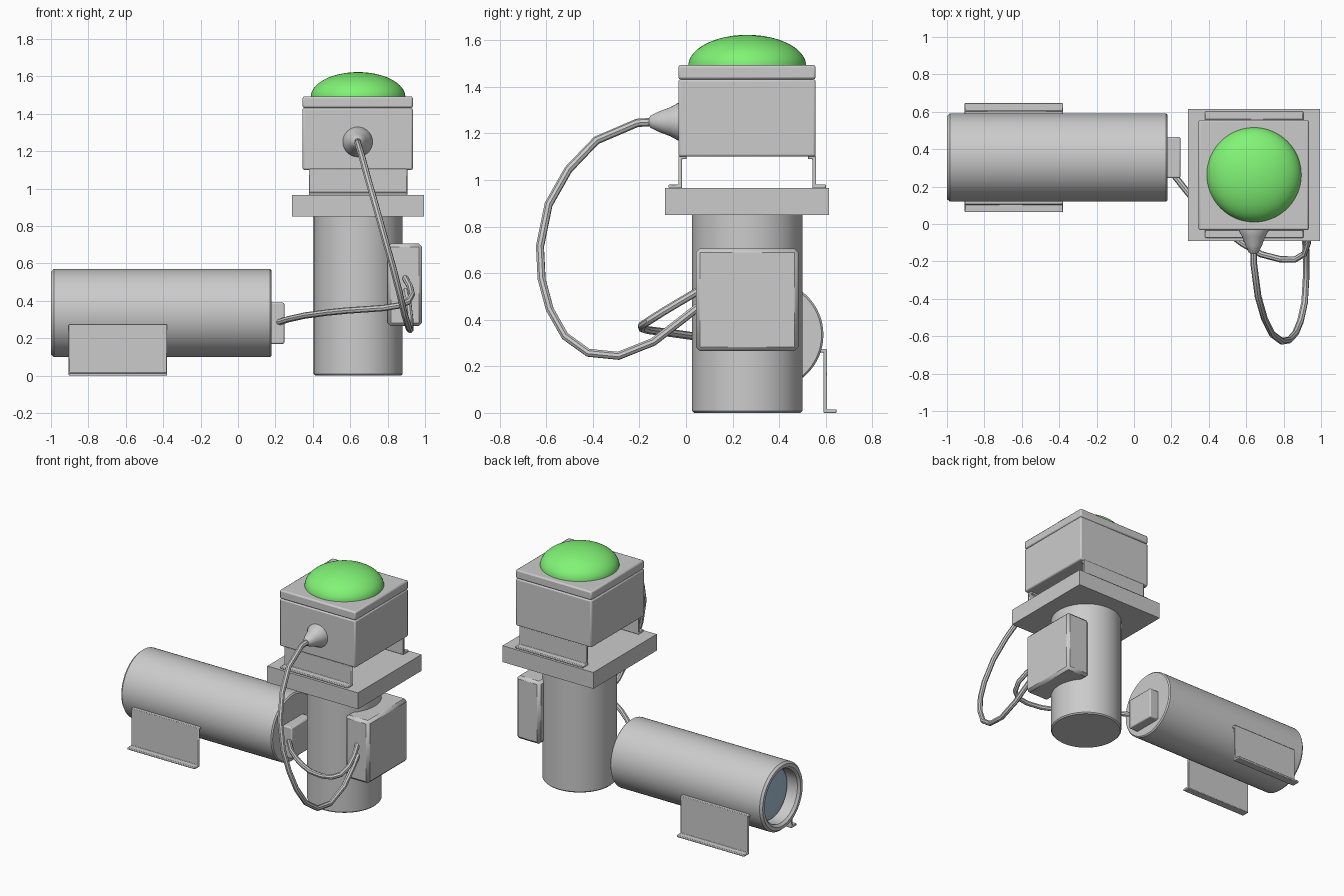
import bpy, bmesh, math
from mathutils import Matrix, Vector

if "Cube" in bpy.data.objects:
    bpy.data.objects.remove(bpy.data.objects["Cube"])


def finish(name, bm, bevel=0.0, mat=None, segs=2):
    bmesh.ops.remove_doubles(bm, verts=bm.verts, dist=1e-5)
    bmesh.ops.recalc_face_normals(bm, faces=bm.faces)
    me = bpy.data.meshes.new(name)
    bm.to_mesh(me)
    bm.free()
    ob = bpy.data.objects.new(name, me)
    bpy.context.collection.objects.link(ob)
    if bevel:
        m = ob.modifiers.new("bevel", 'BEVEL')
        m.width, m.segments = bevel, segs
    if mat:
        me.materials.append(mat)
    smooth(ob)
    return ob


def smooth(ob):
    bpy.ops.object.select_all(action='DESELECT')
    ob.select_set(True)
    bpy.context.view_layer.objects.active = ob
    bpy.ops.object.shade_smooth_by_angle(angle=math.radians(35))


def box(name, lo, hi, bevel=0.0, segs=2):
    lo, hi = Vector(lo), Vector(hi)
    bm = bmesh.new()
    bmesh.ops.create_cube(bm, size=1, matrix=Matrix.Translation((lo + hi) / 2)
                          @ Matrix.Diagonal((*(hi - lo), 1)))
    return finish(name, bm, bevel, segs=segs)


def lathe(name, profile, origin, axis='Z', mat=None, steps=64):
    """Spin (radius, height) points about Z, then turn Z onto the given axis."""
    bm = bmesh.new()
    vs = [bm.verts.new((r, 0, h)) for r, h in profile]
    es = [bm.edges.new(p) for p in zip(vs, vs[1:])]
    bmesh.ops.spin(bm, geom=vs + es, cent=(0, 0, 0), axis=(0, 0, 1),
                   angle=2 * math.pi, steps=steps)
    turn = {'Z': Matrix(), 'X': Matrix.Rotation(math.pi / 2, 4, 'Y'),
            '-Y': Matrix.Rotation(math.pi / 2, 4, 'X')}[axis]
    bm.transform(Matrix.Translation(origin) @ turn)
    return finish(name, bm, mat=mat)


def bracket_pair(name, x0, x1, yc, lip, wall, foot, z0, z1, t=0.015):
    """Two mirrored Z-section plates; distances are measured from y = yc."""
    section = [(lip, z1), (wall, z1), (wall, z0 + t), (foot, z0 + t),
               (foot, z0), (wall - t, z0), (wall - t, z1 - t), (lip, z1 - t)]
    for side, s in (("front", -1), ("back", 1)):
        bm = bmesh.new()
        f = bm.faces.new([bm.verts.new((x0, yc + s * d, z)) for d, z in section])
        ext = bmesh.ops.extrude_face_region(bm, geom=[f], use_keep_orig=True)
        bmesh.ops.translate(bm, vec=(x1 - x0, 0, 0), verts=[
            v for v in ext["geom"] if isinstance(v, bmesh.types.BMVert)])
        finish(f"{name}_{side}", bm, 0.004)


def cable(name, pts, radius):
    cu = bpy.data.curves.new(name, 'CURVE')
    cu.dimensions = '3D'
    cu.bevel_depth, cu.bevel_resolution, cu.use_fill_caps = radius, 2, True
    sp = cu.splines.new('POLY')
    sp.points.add(len(pts) - 1)
    for p, co in zip(sp.points, pts):
        p.co = (*co, 1)
    ob = bpy.data.objects.new(name, cu)
    bpy.context.collection.objects.link(ob)
    bpy.ops.object.select_all(action='DESELECT')
    ob.select_set(True)
    bpy.context.view_layer.objects.active = ob
    bpy.ops.object.convert(target='MESH')
    smooth(bpy.context.object)


green = bpy.data.materials.new("green_lamp")
green.diffuse_color = (0.22, 0.9, 0.18, 1)
green.use_nodes = True
green.node_tree.nodes["Principled BSDF"].inputs["Base Color"].default_value = green.diffuse_color
blue = bpy.data.materials.new("lens_glass")
blue.diffuse_color = (0.4, 0.55, 0.68, 1)
blue.use_nodes = True
blue.node_tree.nodes["Principled BSDF"].inputs["Base Color"].default_value = blue.diffuse_color

# Camera tube with recessed lens, rear connector and feet
CY, CZ = 0.355, 0.335
lathe("camera_tube", [(0, 0.18), (0.227, 0.18), (0.235, 0.172), (0.235, -0.985),
                      (0.222, -1), (0.2, -1), (0.185, -0.985), (0.185, -0.9),
                      (0, -0.9)], (0, CY, CZ), 'X')
lathe("camera_lens", [(0.185, -0.9)] + [
    (0.18 * math.cos(a), -0.905 - 0.03 * math.sin(a))
    for a in (math.pi / 2 * i / 8 for i in range(9))], (0, CY, CZ), 'X', blue)
box("camera_connector", (0.17, 0.245, 0.17), (0.248, 0.465, 0.39), 0.008)
bracket_pair("camera_foot", -0.905, -0.38, CY, 0.22, 0.25, 0.292, 0, 0.275)

# Post, top plate and junction box
PX, PY = 0.642, 0.263
lathe("post", [(0, 0), (0.229, 0), (0.237, 0.008), (0.237, 0.86), (0, 0.86)],
      (PX, PY, 0))
box("top_plate", (0.29, -0.09, 0.85), (0.995, 0.615, 0.965))
box("junction_box", (0.8, 0.042, 0.265), (0.985, 0.483, 0.706), 0.018, 1)

# Lamp housing on its brackets
bracket_pair("housing_foot", 0.38, 0.905, PY, 0.26, 0.295, 0.338, 0.965, 1.105)
box("lamp_housing", (0.345, -0.033, 1.1), (0.935, 0.557, 1.432), 0.01)
box("housing_lid", (0.345, -0.033, 1.432), (0.935, 0.557, 1.493), 0.01)
lathe("lamp_dome", [(0, 0)] + [
    (0.253 * math.cos(a), 0.133 * math.sin(a))
    for a in (math.pi / 2 * i / 16 for i in range(17))], (PX, PY, 1.49), 'Z', green)

# Cable gland and the two cables
lathe("cable_gland", [(0, -0.01), (0.08, -0.01), (0.08, 0.002), (0.062, 0.035),
                      (0.045, 0.08), (0.027, 0.118), (0.018, 0.125), (0, 0.125)],
      (0.64, -0.033, 1.25), '-Y', steps=32)
cable("lamp_cable", [
    (0.64, -0.13, 1.25), (0.64, -0.21, 1.245), (0.663, -0.385, 1.17),
    (0.697, -0.505, 1.045), (0.74, -0.59, 0.895), (0.79, -0.627, 0.715),
    (0.83, -0.62, 0.575), (0.863, -0.585, 0.445), (0.89, -0.52, 0.33),
    (0.912, -0.42, 0.258), (0.92, -0.29, 0.245), (0.92, -0.14, 0.305),
    (0.91, -0.03, 0.39), (0.895, 0.06, 0.46)], 0.018)
cable("camera_cable", [
    (0.215, 0.26, 0.285), (0.27, 0.19, 0.302), (0.36, 0.08, 0.322),
    (0.48, -0.03, 0.338), (0.58, -0.105, 0.348), (0.68, -0.162, 0.355),
    (0.78, -0.188, 0.362), (0.86, -0.19, 0.375), (0.91, -0.16, 0.395),
    (0.93, -0.1, 0.433), (0.92, -0.03, 0.475), (0.89, 0.06, 0.528)], 0.017)
